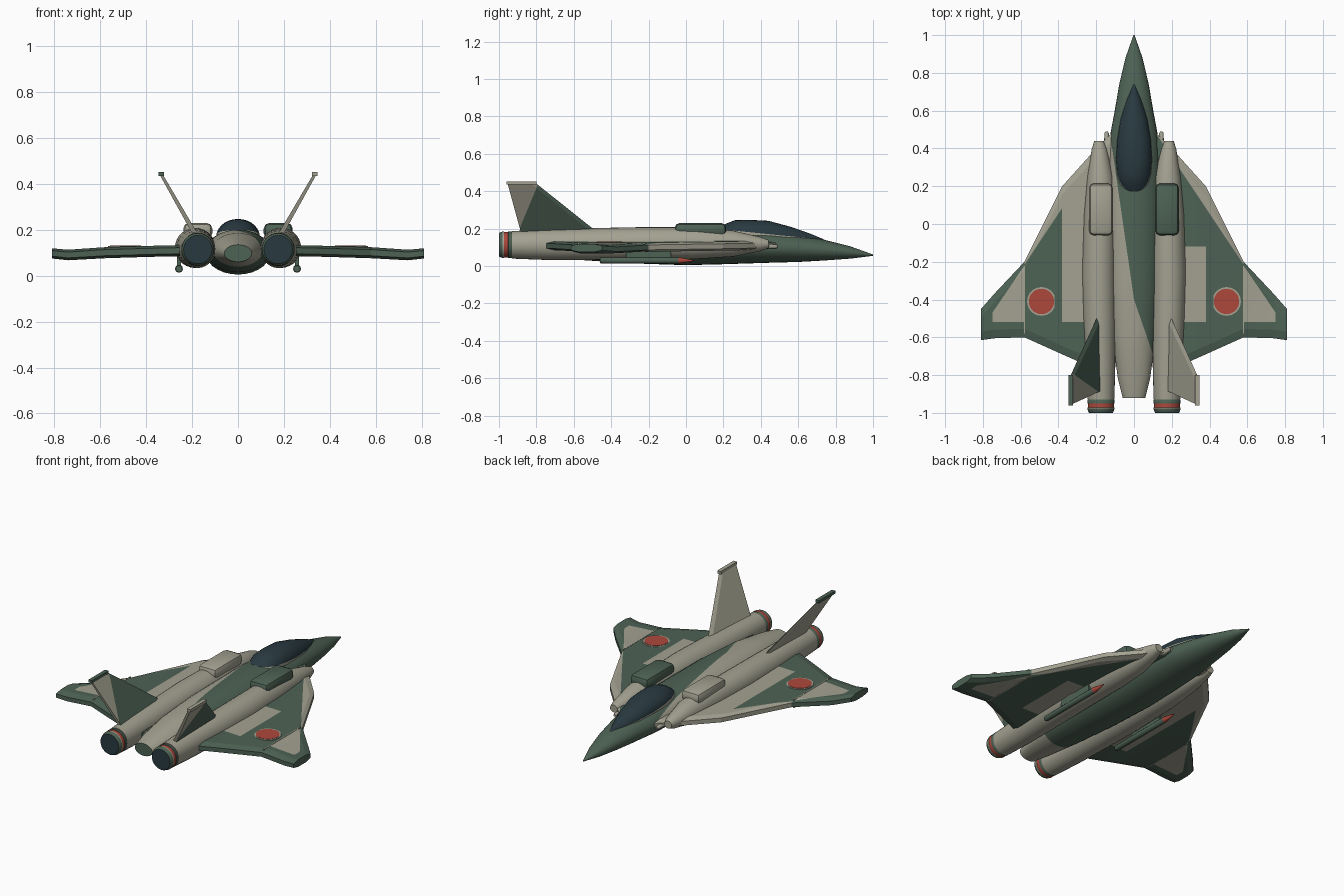
import bpy, bmesh, math
from mathutils import Vector

cube = bpy.data.objects.get("Cube")
if cube:
    bpy.data.objects.remove(cube, do_unlink=True)


def material(name, rgb):
    m = bpy.data.materials.new(name)
    m.use_nodes = True
    m.diffuse_color = (*rgb, 1)
    m.node_tree.nodes["Principled BSDF"].inputs["Base Color"].default_value = (*rgb, 1)
    return m


GREEN, TAN, GLASS, RED = range(4)
MATS = [material("camouflage green", (0.075, 0.122, 0.09)),
        material("camouflage tan", (0.37, 0.36, 0.285)),
        material("dark glass", (0.022, 0.042, 0.052)),
        material("signal red", (0.42, 0.065, 0.045))]


def finish(name, bm, paint, cuts=(), smooth=35):
    """Slice along paint edges, colour each face by rule, make the object."""
    for co, no in cuts:
        bmesh.ops.bisect_plane(bm, geom=bm.verts[:] + bm.edges[:] + bm.faces[:],
                               plane_co=co, plane_no=no, dist=1e-5)
    bmesh.ops.recalc_face_normals(bm, faces=bm.faces[:])
    for f in bm.faces:
        f.material_index = paint(f.calc_center_median(), f.normal) if callable(paint) else paint
    mesh = bpy.data.meshes.new(name)
    bm.to_mesh(mesh)
    bm.free()
    for m in MATS:
        mesh.materials.append(m)
    ob = bpy.data.objects.new(name, mesh)
    bpy.context.collection.objects.link(ob)
    if smooth:
        bpy.ops.object.select_all(action="DESELECT")
        ob.select_set(True)
        bpy.context.view_layer.objects.active = ob
        bpy.ops.object.shade_smooth_by_angle(angle=math.radians(smooth))
    return ob


def skin(name, rings, paint, cuts=(), smooth=35):
    """Loft a capped surface through rings with equal point counts."""
    bm = bmesh.new()
    vs = [[bm.verts.new(p) for p in r] for r in rings]
    n = len(vs[0])
    for a, b in zip(vs, vs[1:]):
        for i in range(n):
            j = (i + 1) % n
            bm.faces.new((a[i], a[j], b[j], b[i]))
    bm.faces.new(vs[0])
    bm.faces.new(vs[-1])
    return finish(name, bm, paint, cuts, smooth)


def oval(y, x, rx, z0, z1, n=28):
    zc, rz = (z0 + z1) / 2, (z1 - z0) / 2
    return [(x + rx * math.cos(2 * math.pi * i / n), y, zc + rz * math.sin(2 * math.pi * i / n))
            for i in range(n)]


def box(name, lo, hi, paint, bevel=0.0):
    bm = bmesh.new()
    bmesh.ops.create_cube(bm, size=1)
    for v in bm.verts:
        v.co = [(a + b) / 2 + c * (b - a) for a, b, c in zip(lo, hi, v.co)]
    if bevel:
        bmesh.ops.bevel(bm, geom=bm.edges[:], offset=bevel, segments=2, affect="EDGES", profile=0.5)
    return finish(name, bm, paint)


def line(a, b):
    """Upright cutting plane through two plan points."""
    return (*a, 0), (a[1] - b[1], b[0] - a[0], 0)


def over(c, a, b):
    """True when c lies on the +x side of the line running aft from a to b."""
    return c.x - a[0] > (c.y - a[1]) * (b[0] - a[0]) / (b[1] - a[1])


# Fuselage: slim nose, deep middle, tapered tail
EDGE_A, EDGE_B, EDGE_C = (-0.075, 0.12), (0.0, -0.4), (0.09, -0.66)


def fuselage_paint(c, n):
    if c.y < -0.915 or c.y > 0.5:
        return GREEN
    if c.z < 0.085:
        return GREEN if c.y > -0.66 else TAN
    return GREEN if over(c, EDGE_A, EDGE_B) and over(c, EDGE_B, EDGE_C) else TAN


skin("fuselage", [oval(y, 0, w, a, b) for y, w, a, b in (
    (1.0, 0.003, 0.055, 0.062), (0.88, 0.045, 0.04, 0.105), (0.74, 0.078, 0.03, 0.14),
    (0.6, 0.102, 0.022, 0.165), (0.45, 0.13, 0.018, 0.185), (0.2, 0.142, 0.01, 0.2),
    (0.0, 0.142, 0.005, 0.2), (-0.3, 0.135, 0.015, 0.2), (-0.6, 0.115, 0.035, 0.185),
    (-0.82, 0.085, 0.052, 0.155), (-0.92, 0.06, 0.06, 0.135))],
    fuselage_paint,
    [line(EDGE_A, EDGE_B), line(EDGE_B, EDGE_C), ((0, 0.5, 0), (0, 1, 0)),
     ((0, -0.66, 0), (0, 1, 0)), ((0, 0, 0.085), (0, 0, 1))])

# Canopy: dark glass above a tan sill
SILL = ((0, 0.72, 0.143), (0, 0.07, 0.7))
skin("canopy", [oval(y, 0, w, 0.09, t) for y, w, t in (
    (0.74, 0.008, 0.142), (0.66, 0.04, 0.175), (0.56, 0.07, 0.21), (0.44, 0.09, 0.242),
    (0.34, 0.095, 0.247), (0.26, 0.09, 0.245), (0.21, 0.08, 0.225), (0.165, 0.066, 0.195))],
    lambda c, n: GLASS if (c - Vector(SILL[0])).dot(Vector(SILL[1])) > 0 else TAN, [SILL])

# Wing stations: span, leading edge, trailing edge, height, half thickness
WING = ((0.1, 0.5, -0.8, 0.112, 0.02), (0.2, 0.4, -0.77, 0.11, 0.024),
        (0.38, 0.2, -0.69, 0.106, 0.024), (0.58, -0.2, -0.6, 0.1, 0.024),
        (0.74, -0.37, -0.605, 0.09, 0.023), (0.81, -0.45, -0.615, 0.097, 0.022))
STRIP = (0.27, 0.25), (0.57, -0.2)
PATCH = (0.58, -0.22), (0.75, -0.47)


def wing_paint(side):
    def rule(c, n):
        p = Vector((abs(c.x), c.y, 0))
        if p.x > 0.75 or p.y < -0.52:
            return GREEN
        if p.x > 0.58:
            return GREEN if over(p, *PATCH) else TAN
        if over(p, *STRIP):
            return TAN
        if p.x < 0.38:
            return TAN if p.y < -0.12 or side < 0 else GREEN
        return GREEN
    return rule


def wing_ring(s, x, le, te, z, t):
    e = 0.55 * t
    return [(s * x, le, z - e), (s * x, le, z + e), (s * x, le - 0.045, z + t),
            (s * x, te + 0.045, z + t), (s * x, te, z + e), (s * x, te, z - e),
            (s * x, te + 0.045, z - t), (s * x, le - 0.045, z - t)]


NACELLE = ((0.44, 0.185, 0.025, 0.095, 0.14), (0.4, 0.183, 0.04, 0.08, 0.155),
           (0.25, 0.178, 0.07, 0.05, 0.19), (0.05, 0.182, 0.083, 0.037, 0.208),
           (-0.25, 0.187, 0.088, 0.034, 0.208), (-0.5, 0.183, 0.085, 0.033, 0.203),
           (-0.75, 0.177, 0.078, 0.033, 0.196), (-0.93, 0.175, 0.071, 0.04, 0.187))
NOZZLE = ((-0.925, 0.066), (-0.935, 0.072), (-0.95, 0.072), (-0.951, 0.069), (-0.972, 0.069),
          (-0.973, 0.071), (-0.98, 0.071), (-0.995, 0.066), (-1.0, 0.062))


def nozzle_paint(c, n):
    if c.y < -0.998:
        return GLASS
    if -0.972 < c.y < -0.951:
        return RED
    return TAN if -0.98 < c.y < -0.97 else GREEN


# The fins carry camouflage on the faces turned to +x
FIN_EDGE = (0, -0.79, 0.44), (0, 0.24, -0.1)


def fin_paint(c, n):
    aft = (c - Vector(FIN_EDGE[0])).dot(Vector(FIN_EDGE[1])) < 0
    return TAN if n.x < 0.1 or aft else GREEN


def disc(name, x, y, z, r, paint, depth=0.004):
    bm = bmesh.new()
    bmesh.ops.create_cone(bm, cap_ends=True, segments=32, radius1=r, radius2=r, depth=depth)
    bmesh.ops.translate(bm, verts=bm.verts[:], vec=(x, y, z))
    finish(name, bm, paint)


for s, tag in ((1, "left"), (-1, "right")):
    mirror = lambda pair: line(*[(s * p[0], p[1]) for p in pair])
    skin(tag + "_wing", [wing_ring(s, *w) for w in WING], wing_paint(s),
         [mirror(STRIP), mirror(PATCH)]
         + [((s * x, 0, 0), (1, 0, 0)) for x in (0.38, 0.58, 0.75)]
         + [((0, y, 0), (0, 1, 0)) for y in (-0.12, -0.52)], smooth=12)
    # Wing panel seam and round marking
    box(tag + "_wing_seam", (s * 0.58 - 0.003, -0.58, 0.075), (s * 0.58 + 0.003, -0.22, 0.1255), TAN)
    disc(tag + "_marking_rim", s * 0.49, -0.41, 0.1268, 0.076, TAN)
    disc(tag + "_marking", s * 0.49, -0.41, 0.1285, 0.067, RED)

    # Engine nacelle, exhaust and intake fairing
    skin(tag + "_nacelle", [oval(y, s * x, r, a, b) for y, x, r, a, b in NACELLE], TAN)
    skin(tag + "_exhaust", [oval(y, s * 0.175, r, 0.114 - r, 0.114 + r) for y, r in NOZZLE],
         nozzle_paint)
    box(tag + "_intake_fairing", (s * 0.175 - 0.063, -0.06, 0.16),
        (s * 0.175 + 0.063, 0.215, 0.23), GREEN if s > 0 else TAN, 0.025)

    # Probe at the wing root
    skin(tag + "_probe", [oval(y, s * 0.145, r, 0.105 - r, 0.105 + r, 10)
                          for y, r in ((0.38, 0.014), (0.48, 0.012), (0.49, 0.006))], TAN)

    # Canted tail fin with a tip rail
    def fin_ring(x, z, front, back, t):
        return [(s * x + t, front - 0.03, z), (s * x, front, z), (s * x - t, front - 0.03, z),
                (s * x - t, back, z), (s * x + t, back, z)]
    skin(tag + "_fin", [fin_ring(0.18, 0.17, -0.46, -0.88, 0.012),
                        fin_ring(0.337, 0.445, -0.805, -0.955, 0.007)], fin_paint, [FIN_EDGE], 0)
    box(tag + "_fin_rail", (s * 0.335 - 0.012, -0.96, 0.435), (s * 0.335 + 0.012, -0.8, 0.452),
        TAN if s > 0 else GREEN)

    # Underwing missile on a pylon
    skin(tag + "_missile", [oval(y, s * 0.257, r, 0.03 - r, 0.03 + r, 12) for y, r in (
        (-0.46, 0.014), (-0.45, 0.017), (-0.04, 0.017), (0.045, 0.002))],
        lambda c, n: RED if c.y > -0.04 else GREEN)
    box(tag + "_pylon", (s * 0.257 - 0.008, -0.32, 0.035), (s * 0.257 + 0.008, -0.08, 0.1), GREEN)
